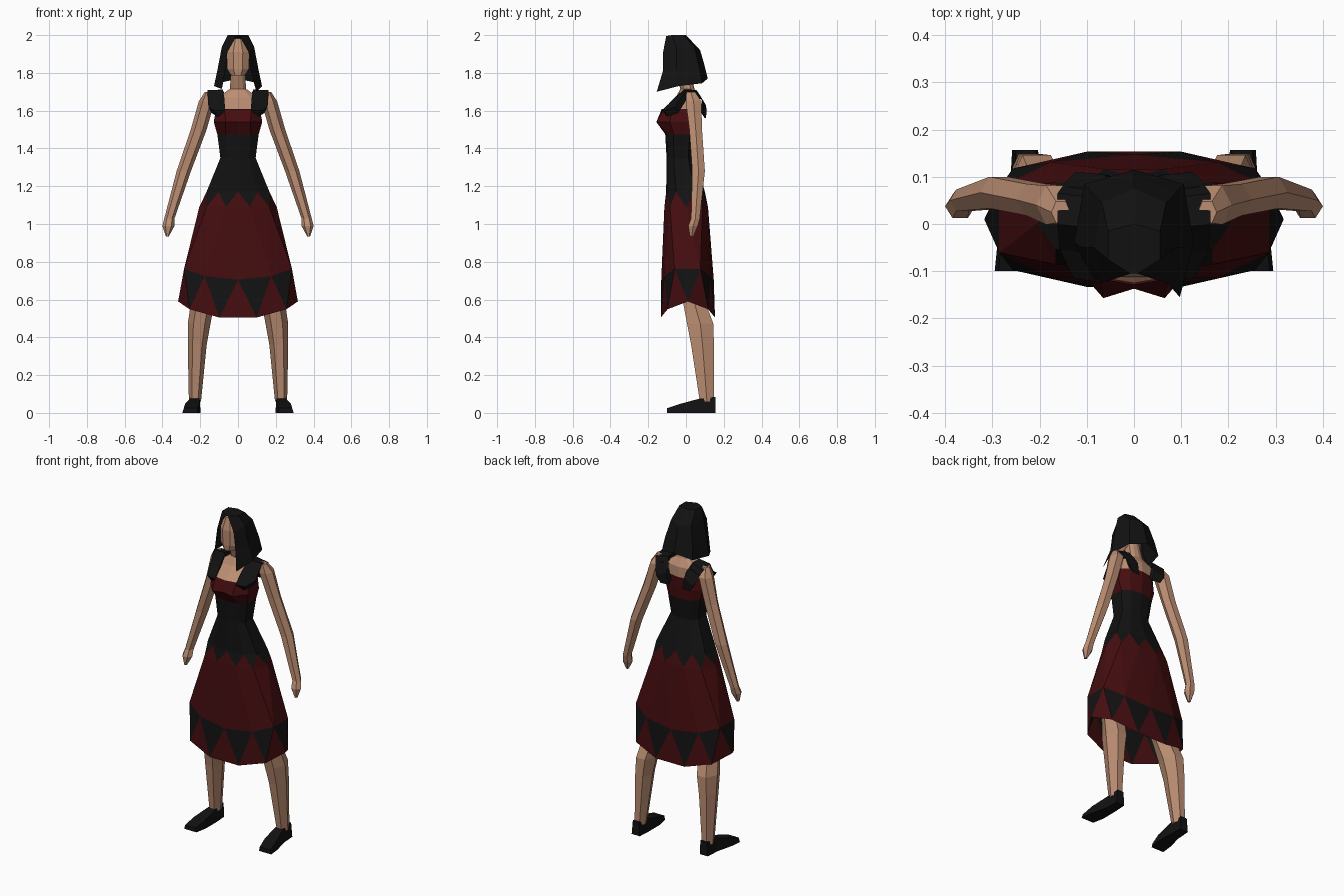
import bpy, bmesh
from math import sin, cos, pi

def material(name, rgb):
    m = bpy.data.materials.new(name)
    m.diffuse_color = (*rgb, 1)
    return m

SKIN = material("skin", (0.50, 0.27, 0.17))
BLACK = material("black_cloth", (0.006, 0.006, 0.006))
RED = material("red_cloth", (0.06, 0.004, 0.005))

def ring(z, rx, yf, yb, n=10, off=0.0, cx=0.0, dz=0.0, p=0.6):
    """Oval section from the front round, with front and back edges at yf, yb."""
    cy, ry, pts = (yf + yb) / 2, (yb - yf) / 2, []
    for k in range(n):
        a = 2 * pi * (k + off) / n
        c = cos(a)
        y = cy - ry * (abs(c) ** p) * (1 if c > 0 else -1)
        pts.append((cx + rx * sin(a), y, z - dz * abs(c) ** 1.5))
    return pts

def loft(name, rings, mats, bands=None, closed=True, caps=(False, False), mirror=False):
    """Skin rings. A band is None for quads or (shift, upper_mat, lower_mat) for zigzag triangles."""
    bm = bmesh.new()
    rows = [[bm.verts.new(p) for p in r] for r in rings]
    n = len(rings[0])

    def face(vs, m=0):
        bm.faces.new(vs).material_index = m
    for i in range(len(rows) - 1):
        u, l = rows[i], rows[i + 1]
        band = bands[i] if bands else None
        for k in range(n if closed else n - 1):
            j = (k + 1) % n
            if band is None:
                face((u[k], u[j], l[j], l[k]))
            elif isinstance(band, int):
                face((u[k], u[j], l[j], l[k]), band)
            else:
                s, mu, ml = band
                face((u[k], u[j], l[j] if s else l[k]), mu)
                face((l[k], l[j], u[k] if s else u[j]), ml)
    if caps[0]:
        face(rows[0])
    if caps[1]:
        face(rows[-1])
    bmesh.ops.recalc_face_normals(bm, faces=bm.faces)
    me = bpy.data.meshes.new(name)
    bm.to_mesh(me)
    bm.free()
    for m in mats:
        me.materials.append(m)
    ob = bpy.data.objects.new(name, me)
    bpy.context.collection.objects.link(ob)
    if mirror:
        ob.modifiers.new("mirror", 'MIRROR').use_axis[0] = True
    return ob

# Dress: black bodice with pointed lower edge, red skirt, pointed hem band
loft("dress", [
    ring(1.475, 0.115, -0.11, 0.065),
    ring(1.35, 0.098, -0.103, 0.05),
    ring(1.17, 0.175, -0.105, 0.10),
    ring(1.09, 0.205, -0.118, 0.12, off=0.5),
    ring(0.775, 0.300, -0.131, 0.147, dz=0.07),
    ring(0.59, 0.317, -0.138, 0.158, off=0.5, dz=0.092),
], [BLACK, RED], bands=[0, 0, (0, 0, 1), (1, 1, 1), (0, 0, 1)])

# Red bust with two forward points
mid = ring(1.54, 0.135, -0.137, 0.072)
for k in (1, 9):
    mid[k] = (0.065 if k == 1 else -0.065, -0.157, 1.54)
loft("bust", [ring(1.475, 0.115, -0.11, 0.065), mid, ring(1.61, 0.122, -0.128, 0.075)], [RED])

# Bare chest, upper back and neck
loft("chest_and_neck", [
    ring(1.605, 0.12, -0.125, 0.073), ring(1.67, 0.115, -0.055, 0.07),
    ring(1.715, 0.045, -0.03, 0.045), ring(1.82, 0.038, -0.065, 0.02),
], [SKIN])

# Wide shoulder straps running from the bust over to the back
strap = [(0.068, 0.128, -0.125, 1.60, 1.60), (0.072, 0.157, -0.065, 1.665, 1.62),
         (0.08, 0.162, -0.01, 1.712, 1.708), (0.08, 0.162, 0.055, 1.71, 1.69),
         (0.06, 0.14, 0.085, 1.66, 1.63), (0.045, 0.115, 0.08, 1.59, 1.59)]
loft("shoulder_strap", [[(xi, y, zi), (xo, y + 0.01, zo), (xo - 0.015, y + 0.025, zo - 0.03),
                         (xi, y + 0.02, zi - 0.03)] for xi, xo, y, zi, zo in strap],
     [BLACK], caps=(True, True), mirror=True)

# Arms tapering to pointed hands
arm = [(1.70, 0.155, 0.02, 0.0, 0.05), (1.65, 0.165, 0.042, -0.005, 0.085),
       (1.50, 0.208, 0.042, 0.015, 0.088), (1.28, 0.287, 0.038, 0.03, 0.103),
       (1.03, 0.363, 0.027, 0.025, 0.075), (0.99, 0.368, 0.032, 0.01, 0.065),
       (0.935, 0.374, 0.008, 0.02, 0.04)]
loft("arm", [ring(z, rx, f, b, 6, 0.5, cx) for z, cx, rx, f, b in arm],
     [SKIN], caps=(True, True), mirror=True)

# Legs
leg = [(0.75, 0.165, 0.07, -0.06, 0.08), (0.58, 0.188, 0.062, -0.02, 0.11),
       (0.47, 0.206, 0.06, 0.0, 0.152), (0.36, 0.216, 0.05, 0.022, 0.153),
       (0.06, 0.228, 0.032, 0.07, 0.152)]
loft("leg", [ring(z, rx, f, b, 6, 0.5, cx) for z, cx, rx, f, b in leg],
     [SKIN], caps=(True, True), mirror=True)

# Shoes: sections from heel to toe (left, right, y, top)
shoe = [(0.203, 0.258, 0.157, 0.085), (0.198, 0.263, 0.07, 0.075),
        (0.198, 0.288, -0.03, 0.048), (0.212, 0.295, -0.10, 0.025)]
loft("shoe", [[(a, y, 0), (b, y, 0), (b - 0.008, y, h), (a + 0.005, y, h)] for a, b, y, h in shoe],
     [BLACK], caps=(True, True), mirror=True)

# Head
loft("head", [
    ring(1.982, 0.035, -0.098, -0.01, 8, 0.5), ring(1.91, 0.066, -0.116, 0.03, 8, 0.5),
    ring(1.82, 0.062, -0.116, 0.02, 8, 0.5), ring(1.785, 0.038, -0.112, 0.0, 8, 0.5),
], [SKIN], caps=(True, True))

# Hair: shell open at the face, one front lock reaching further forward
def hair_row(front, side, corner, back):
    half = [front, side, corner]
    return half + [back] + [(-x, y, z) for x, y, z in reversed(half)]

rows = [
    hair_row((0.008, -0.105, 1.995), (0.055, -0.075, 2.0), (0.055, -0.015, 2.0), (0, 0.0, 2.0)),
    hair_row((0.056, -0.121, 1.91), (0.085, -0.05, 1.94), (0.068, 0.045, 1.935), (0, 0.075, 1.92)),
    hair_row((0.068, -0.122, 1.81), (0.108, -0.05, 1.82), (0.092, 0.07, 1.83), (0, 0.098, 1.84)),
    hair_row((0.085, -0.115, 1.715), (0.127, -0.04, 1.73), (0.105, 0.085, 1.745), (0, 0.115, 1.77)),
]
rows[3][0] = (0.097, -0.155, 1.70)
loft("hair", rows, [BLACK], closed=False, caps=(True, False))
